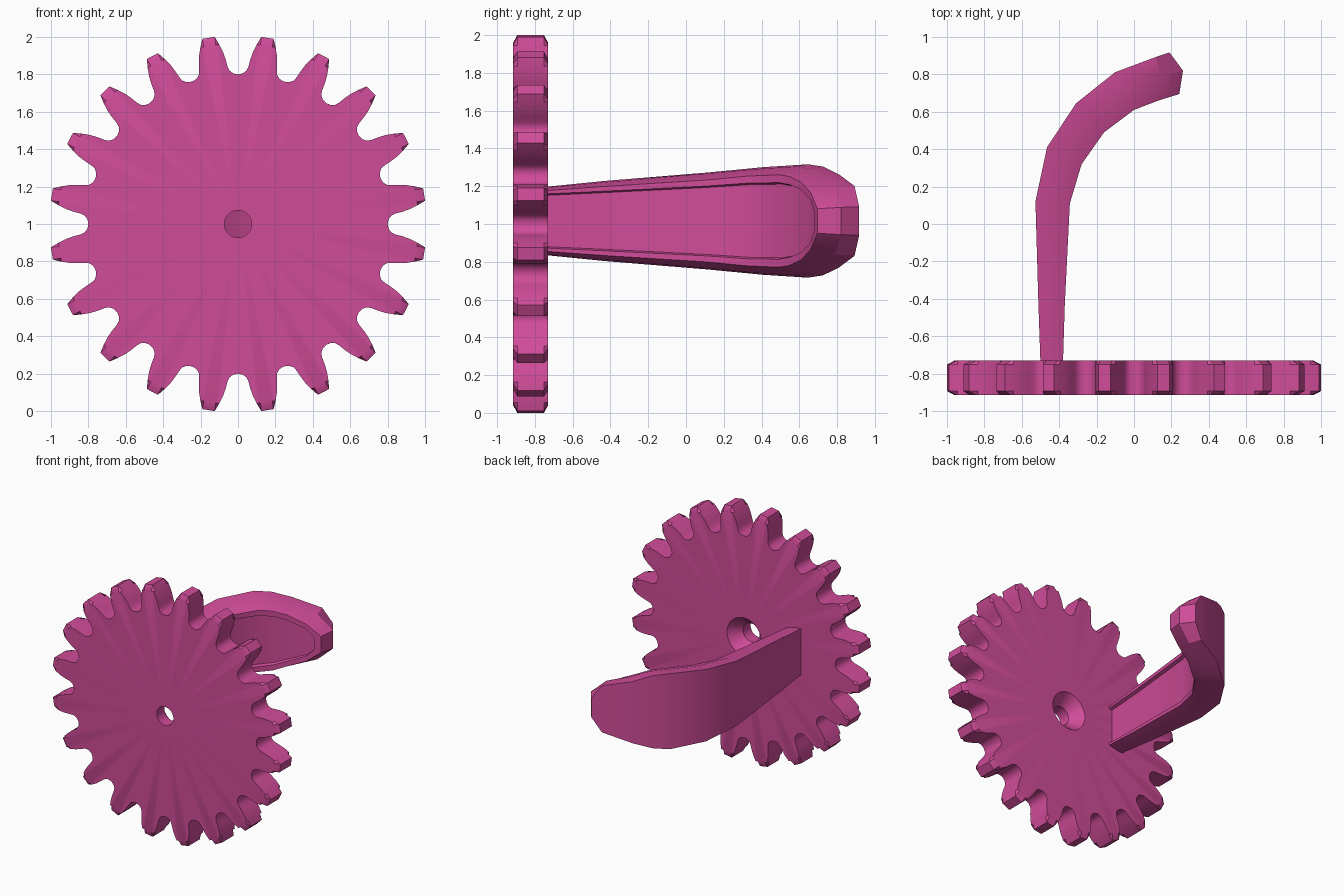
import bpy, bmesh, math
from mathutils import Vector

if "Cube" in bpy.data.objects:
    bpy.data.objects.remove(bpy.data.objects["Cube"])

pink = bpy.data.materials.new("pink_plastic")
pink.diffuse_color = (0.63, 0.072, 0.32, 1)
pink.use_nodes = True
pink.node_tree.nodes["Principled BSDF"].inputs["Base Color"].default_value = pink.diffuse_color


def finish(name, bm, angle):
    bmesh.ops.recalc_face_normals(bm, faces=bm.faces)
    mesh = bpy.data.meshes.new(name)
    bm.to_mesh(mesh)
    bm.free()
    mesh.materials.append(pink)
    obj = bpy.data.objects.new(name, mesh)
    bpy.context.collection.objects.link(obj)
    bpy.ops.object.select_all(action='DESELECT')
    obj.select_set(True)
    bpy.context.view_layer.objects.active = obj
    bpy.ops.object.shade_smooth_by_angle(angle=math.radians(angle))
    return obj


def bridge(bm, a, b):
    n = len(a)
    for i in range(n):
        j = (i + 1) % n
        bm.faces.new((a[i], a[j], b[j], b[i]))


# Gear wheel: 20 teeth, chamfered tips, countersunk centre hole
TEETH = 20
half_tooth = [(1.008, 1.9), (0.965, 3.05), (0.92, 4.1), (0.88, 4.75),
              (0.845, 5.2), (0.822, 5.8), (0.806, 7.1)]
tooth = [(0.80, -9)] + [(r, -a) for r, a in reversed(half_tooth)] + half_tooth
outline = [(r, math.radians(9 + 18 * k + a)) for k in range(TEETH) for r, a in tooth]


def ring(bm, y, limit=2.0, radius=None):
    pts = [(radius or min(r, limit), a) for r, a in outline]
    return [bm.verts.new((r * math.sin(a), y, 1 + r * math.cos(a))) for r, a in pts]


FRONT, BACK, CH = -0.915, -0.73, 0.022
bm = bmesh.new()
rings = [ring(bm, FRONT, radius=0.073),
         ring(bm, FRONT, limit=0.965),
         ring(bm, FRONT + CH),
         ring(bm, BACK - CH),
         ring(bm, BACK, limit=0.965),
         ring(bm, BACK, radius=0.15),
         ring(bm, BACK - 0.09, radius=0.073)]
for k in range(len(rings)):
    bridge(bm, rings[k], rings[(k + 1) % len(rings)])
finish("gear_wheel", bm, 30)

# Curved handle: stations of outer, ridge and inner edge (x, y, half height)
# plus the half height of the recess
stations = [
    ((-0.500, -0.75, 0.180), (-0.450, -0.75, 0.176), (-0.380, -0.75, 0.160), 0.143),
    ((-0.511, -0.43, 0.212), (-0.445, -0.43, 0.205), (-0.370, -0.43, 0.183), 0.158),
    ((-0.527, 0.12, 0.257), (-0.440, 0.10, 0.250), (-0.343, 0.11, 0.217), 0.185),
    ((-0.465, 0.41, 0.285), (-0.370, 0.37, 0.275), (-0.280, 0.32, 0.237), 0.200),
    ((-0.310, 0.645, 0.300), (-0.235, 0.58, 0.288), (-0.160, 0.49, 0.245), 0.203),
    ((-0.210, 0.725, 0.288), (-0.138, 0.655, 0.277), (-0.080, 0.55, 0.235), 0.192),
    ((-0.100, 0.812, 0.245), (-0.030, 0.732, 0.237), (0.000, 0.61, 0.205), 0.165),
    ((0.115, 0.892, 0.185), (0.145, 0.790, 0.178), (0.130, 0.660, 0.150), 0.110),
    ((0.190, 0.917, 0.075), (0.262, 0.820, 0.072), (0.242, 0.695, 0.065), 0.050),
]
MID_Z, DEPTH = 1.016, 0.025
bm = bmesh.new()
loops = []
for k, (outer, ridge, inner, recess) in enumerate(stations):
    rim = Vector(inner[:2])
    if k == len(stations) - 1:      # recess stops short of the tip
        rim = Vector(stations[-2][2][:2]).lerp(rim, 0.55)
    floor = rim + (Vector(ridge[:2]) - Vector(inner[:2])).normalized() * DEPTH
    half = [outer, ridge, inner, (*rim, recess), (*floor, recess - 0.008)]
    up = [bm.verts.new((x, y, MID_Z + h)) for x, y, h in half]
    down = [bm.verts.new((x, y, MID_Z - h)) for x, y, h in half]
    loops.append(up + down[::-1])
for a, b in zip(loops, loops[1:]):
    bridge(bm, a, b)
for end in (loops[0], loops[-1]):
    for i in range(4):
        bm.faces.new((end[i], end[i + 1], end[8 - i], end[9 - i]))
finish("curved_handle", bm, 25)
